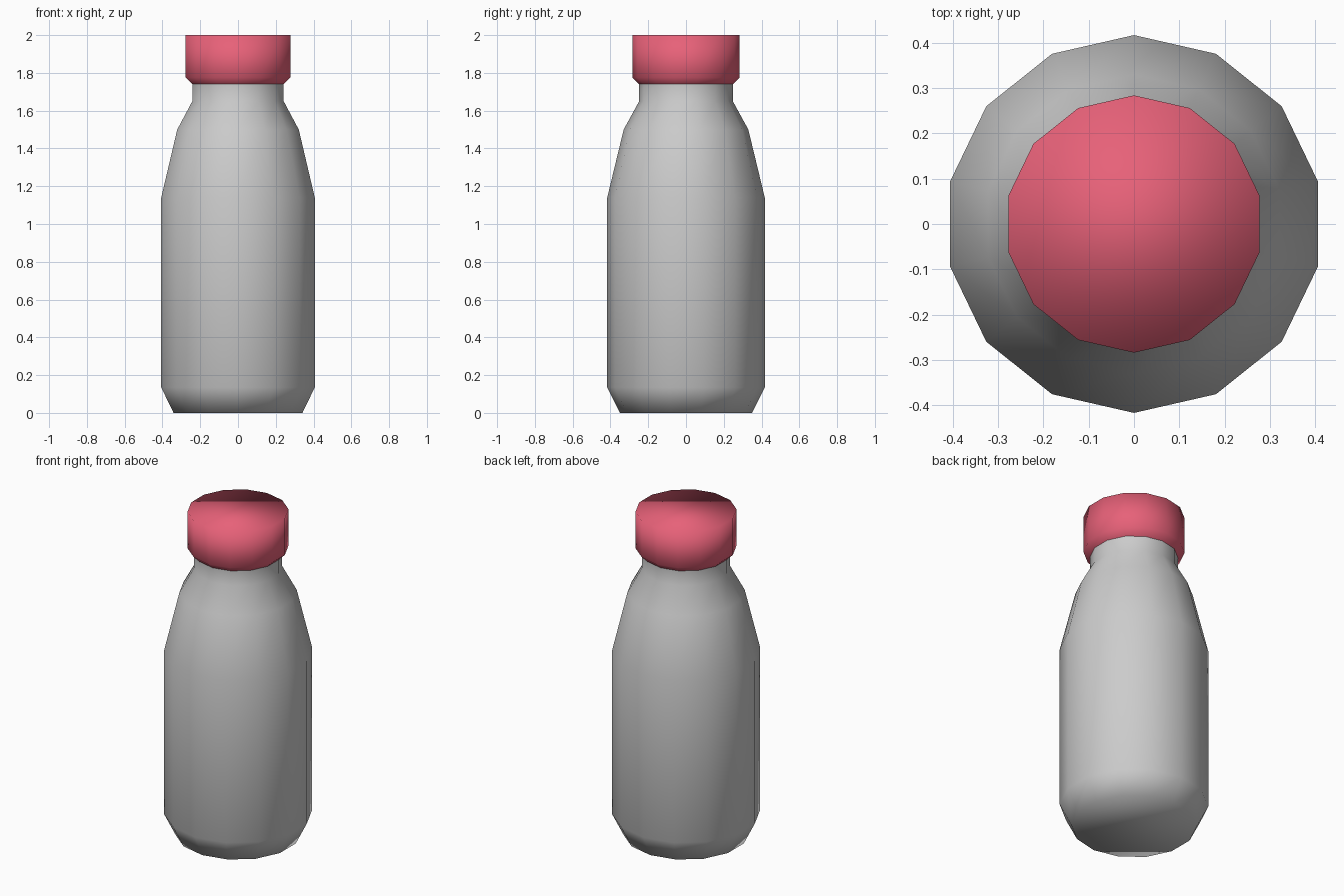
import bpy, bmesh
from math import sin, cos, tau

if "Cube" in bpy.data.objects:
    bpy.data.objects.remove(bpy.data.objects["Cube"])

SIDES = 14


def lathe(name, profile, cap_bottom=False, cap_top=False):
    """Revolve (radius, height) points into a smooth low-poly solid."""
    bm = bmesh.new()
    rings = [[bm.verts.new((r * sin(tau * i / SIDES), r * cos(tau * i / SIDES), z))
              for i in range(SIDES)] for r, z in profile]
    for low, high in zip(rings, rings[1:]):
        for i in range(SIDES):
            j = (i + 1) % SIDES
            bm.faces.new((low[j], low[i], high[i], high[j]))
    if cap_bottom:
        bm.faces.new(rings[0])
    if cap_top:
        bm.faces.new(rings[-1][::-1])
    for f in bm.faces:
        f.smooth = True
    mesh = bpy.data.meshes.new(name)
    bm.to_mesh(mesh)
    bm.free()
    obj = bpy.data.objects.new(name, mesh)
    bpy.context.collection.objects.link(obj)
    return obj


# Bottle body: chamfered base, straight side, shoulder and neck
lathe("bottle_body", [(0.35, 0), (0.417, 0.135), (0.417, 1.14), (0.33, 1.5),
                      (0.248, 1.65), (0.248, 1.74)], cap_bottom=True)

# Lid: flares out from the neck, flat on top
lid = lathe("lid", [(0.248, 1.74), (0.284, 1.775), (0.284, 2.0)], cap_top=True)
red = bpy.data.materials.new("lid_red")
red.diffuse_color = (0.8, 0.12, 0.19, 1)
red.use_nodes = True
red.node_tree.nodes["Principled BSDF"].inputs["Base Color"].default_value = red.diffuse_color
lid.data.materials.append(red)
